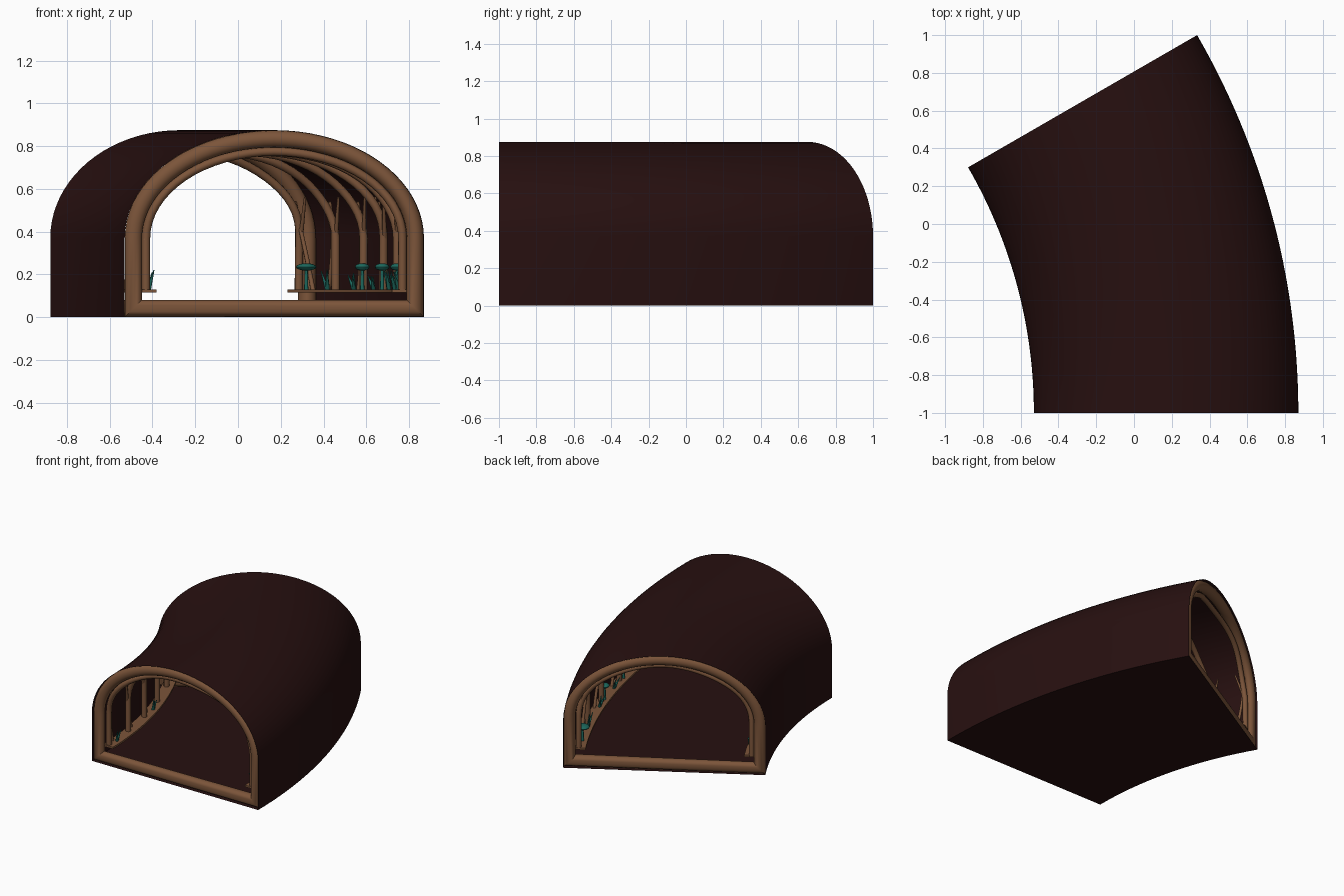
import bpy, bmesh, math, random
from mathutils import Vector

random.seed(4)
if "Cube" in bpy.data.objects:
    bpy.data.objects.remove(bpy.data.objects["Cube"])

# Bend of the tunnel, and its cross-section
CX, CY, R = -3.13, -1.0, 3.3
BEND = math.radians(30)
HALF, SPRING, RISE = 0.7, 0.37, 0.505


def material(name, color):
    m = bpy.data.materials.new(name)
    m.use_nodes = True
    m.diffuse_color = (*color, 1)
    bsdf = m.node_tree.nodes["Principled BSDF"]
    bsdf.inputs["Base Color"].default_value = (*color, 1)
    bsdf.inputs["Roughness"].default_value = 0.8
    return m


EARTH = material("dark_earth", (0.02, 0.005, 0.005))
WOOD = material("brown_wood", (0.2, 0.09, 0.042))
TEAL = material("teal_fungus", (0.012, 0.14, 0.11))


def place(angle, u, z):
    """Point at an angle along the bend, u outward from the centre line."""
    return Vector((CX + (R + u) * math.cos(angle), CY + (R + u) * math.sin(angle), z))


def arch(inset, foot, steps=40):
    """Points (u, z) from the inner foot over the arch to the outer foot."""
    pts = [(inset - HALF, foot)]
    for i in range(steps + 1):
        a = math.pi * (1 - i / steps)
        pts.append(((HALF - inset) * math.cos(a), SPRING + (RISE - inset) * math.sin(a)))
    return pts + [(HALF - inset, foot)]


def finish(bm, name, mat):
    bmesh.ops.recalc_face_normals(bm, faces=bm.faces)
    mesh = bpy.data.meshes.new(name)
    bm.to_mesh(mesh)
    bm.free()
    mesh.materials.append(mat)
    ob = bpy.data.objects.new(name, mesh)
    bpy.context.collection.objects.link(ob)
    bpy.ops.object.select_all(action='DESELECT')
    ob.select_set(True)
    bpy.context.view_layer.objects.active = ob
    bpy.ops.object.shade_smooth_by_angle(angle=math.radians(40))
    return ob


def loft(name, rings, mat, loop=False, caps=False):
    """Skin a row of closed rings."""
    bm = bmesh.new()
    rows = [[bm.verts.new(p) for p in ring] for ring in rings]
    pairs = list(zip(rows, rows[1:])) + ([(rows[-1], rows[0])] if loop else [])
    for a, b in pairs:
        for i in range(len(a)):
            j = (i + 1) % len(a)
            bm.faces.new((a[i], a[j], b[j], b[i]))
    if caps:
        bm.faces.new(rows[0])
        bm.faces.new(rows[-1])
    return finish(bm, name, mat)


def tubes(name, paths, radius, mat):
    """Round tubes along several paths, with an optional taper."""
    cu = bpy.data.curves.new(name, 'CURVE')
    cu.dimensions = '3D'
    cu.bevel_depth = radius
    cu.bevel_resolution = 2
    cu.use_fill_caps = True
    for path, taper in paths:
        sp = cu.splines.new('POLY')
        sp.points.add(len(path) - 1)
        sp.use_smooth = True
        for i, (point, p) in enumerate(zip(sp.points, path)):
            point.co = (*p, 1)
            point.radius = 1 - taper * i / (len(path) - 1)
    cu.materials.append(mat)
    ob = bpy.data.objects.new(name, cu)
    bpy.context.collection.objects.link(ob)
    return ob


# Tunnel shell with its floor, open at both ends
STEPS = 36
angles = [BEND * i / STEPS for i in range(STEPS + 1)]
loft("tunnel_shell", [[place(a, u, z) for u, z in arch(0, 0)] for a in angles], EARTH)

# Rounded wooden frame around each mouth
FR = 0.04
for name, start, way in (("front_frame", 0, 1), ("back_frame", BEND, -1)):
    rings = []
    for k in range(16):
        t = math.tau * k / 16
        inset = FR * (1.02 - math.cos(t))
        depth = FR * (1 - math.sin(t)) / R
        rings.append([place(start + way * depth, u, z) for u, z in arch(inset, inset)])
    loft(name, rings, WOOD, loop=True)

# Narrow shelf along each wall
for name, side in (("left_shelf", 1), ("right_shelf", -1)):
    box = [(0.55, 0.115), (0.635, 0.115), (0.635, 0.129), (0.55, 0.129)]
    loft(name, [[place(a, side * u, z) for u, z in box] for a in angles[1:-1]], WOOD, caps=True)

# Arched ribs, slightly crooked like roots
rib_angles = [math.radians(1.2 + 27.6 * i / 5) for i in range(6)]
ribs = []
for a in rib_angles:
    phase = random.uniform(0, math.tau)
    pts = arch(0.1, 0.12, 32)
    ribs.append(([place(a + 0.003 * math.sin(i * 0.5 + phase), u, z)
                  for i, (u, z) in enumerate(pts)], 0))
tubes("arched_ribs", ribs, 0.02, WOOD)

# Thin side roots that join the ribs, and forks where the arch begins
roots, forks = [], []
for side in (1, -1):
    for i, a in enumerate(rib_angles):
        inward = -1 if i == 5 else 1
        roots.append(([place(a + inward * 0.028 * (1 - t) ** 1.5,
                             side * (0.615 - 0.04 * t * t), 0.12 + 0.42 * t)
                       for t in (n / 8 for n in range(9))], 0.3))
        for way in (-1, 1):
            if 0 < a + way * 0.03 < BEND:
                forks.append(([place(a + way * 0.024 * t, side * (0.605 - 0.025 * t),
                                     0.36 + 0.2 * t) for t in (0, 0.5, 1)], 0.5))
tubes("side_roots", roots, 0.012, WOOD)
tubes("forked_branches", forks, 0.012, WOOD)

# Flat-capped fungi on stalks beside the outer wall
stalks = []
for i, deg in enumerate((27.4, 17.2, 11.7, 4.0)):
    base = place(math.radians(deg), 0.585, 0.125)
    top = base + Vector((0, 0, 0.11))
    stalks.append(([base, top], 0.3))
    bm = bmesh.new()
    bmesh.ops.create_uvsphere(bm, u_segments=16, v_segments=8, radius=1)
    size = 0.048 if i == 0 else 0.034
    bmesh.ops.scale(bm, vec=(size, size, 0.017), verts=bm.verts)
    bmesh.ops.translate(bm, vec=top, verts=bm.verts)
    finish(bm, f"fungus_cap_{i + 1}", TEAL)
tubes("fungus_stalks", stalks, 0.01, TEAL)

# Small leafy sprouts on both shelves
leaves = []
for side, spots in ((1, (24, 19, 14.3, 9, 6, 2)), (-1, (3, 15, 27))):
    for deg in spots:
        a = math.radians(deg)
        for lean in (-0.012, -0.004, 0.009):
            height = random.uniform(0.06, 0.1)
            leaves.append(([place(a + lean * t, side * (0.585 - 2 * abs(lean) * t),
                                  0.125 + height * t) for t in (0, 0.5, 1)], 0.8))
tubes("leafy_sprouts", leaves, 0.011, TEAL)
